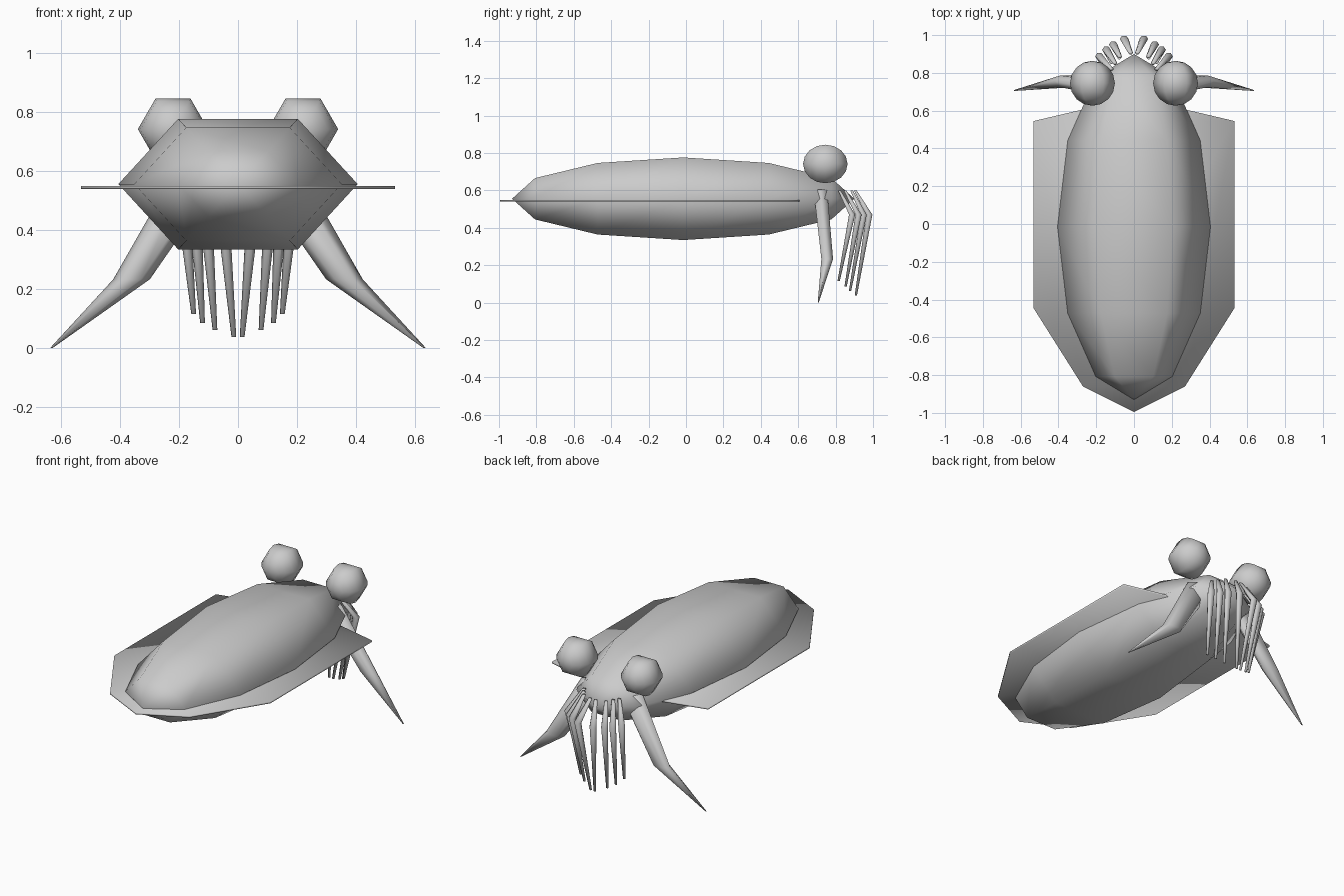
import bpy, bmesh, math
from mathutils import Matrix

if "Cube" in bpy.data.objects:
    bpy.data.objects.remove(bpy.data.objects["Cube"])

grey = bpy.data.materials.new("soft_grey")
grey.diffuse_color = (0.6, 0.6, 0.6, 1)
grey.use_nodes = True
grey.node_tree.nodes["Principled BSDF"].inputs["Base Color"].default_value = grey.diffuse_color


def finish(bm, name):
    bmesh.ops.recalc_face_normals(bm, faces=bm.faces)
    mesh = bpy.data.meshes.new(name)
    bm.to_mesh(mesh)
    bm.free()
    mesh.materials.append(grey)
    for p in mesh.polygons:
        p.use_smooth = True
    obj = bpy.data.objects.new(name, mesh)
    bpy.context.collection.objects.link(obj)
    return obj


def ellipsoid(name, centre, scale, rings):
    """Six-sided sphere, poles along y, corners on the x axis."""
    bm = bmesh.new()
    bmesh.ops.create_uvsphere(bm, u_segments=6, v_segments=rings, radius=1)
    # Turn so that one corner lies exactly on +x
    v = max(bm.verts, key=lambda v: v.co.xy.length)
    turn = -math.atan2(v.co.y, v.co.x)
    m = (Matrix.Translation(centre) @ Matrix.Diagonal((*scale, 1))
         @ Matrix.Rotation(math.pi / 2, 4, 'X') @ Matrix.Rotation(turn, 4, 'Z'))
    bmesh.ops.transform(bm, matrix=m, verts=bm.verts)
    return finish(bm, name)


def limb(name, stations, sides=6):
    """Tapered limb through (centre, x radius, y radius) level rings."""
    bm = bmesh.new()
    rings = []
    for (x, y, z), rx, ry in stations:
        rings.append([bm.verts.new((x + rx * math.cos(a), y + ry * math.sin(a), z))
                      for a in (math.tau * i / sides for i in range(sides))])
    for lo, hi in zip(rings, rings[1:]):
        for i in range(sides):
            j = (i + 1) % sides
            bm.faces.new((lo[i], lo[j], hi[j], hi[i]))
    bm.faces.new(rings[0])
    bm.faces.new(rings[-1])
    return finish(bm, name)


# Mantle
ellipsoid("body", (0, -0.015, 0.555), (0.405, 0.915, 0.255), 6)

# Thin fin skirt around the mantle
half = [(0.532, 0.545), (0.532, -0.445), (0.27, -0.86)]
outline = [(0, 0.67)] + half + [(0, -0.995)] + [(-x, y) for x, y in reversed(half)]
bm = bmesh.new()
base = bm.faces.new([bm.verts.new((x, y, 0.539)) for x, y in outline])
top = bmesh.ops.extrude_face_region(bm, geom=[base])
for v in top["geom"]:
    if isinstance(v, bmesh.types.BMVert):
        v.co.z += 0.01
finish(bm, "fin")

# Short arms: base, knee and tip positions, from the middle outwards
arms = [
    ((0.018, 0.905), (0.052, 0.98), (0.014, 0.908, 0.037)),
    ((0.075, 0.885), (0.110, 0.95), (0.078, 0.877, 0.062)),
    ((0.100, 0.850), (0.146, 0.922), (0.120, 0.853, 0.085)),
    ((0.120, 0.820), (0.183, 0.888), (0.150, 0.816, 0.115)),
]
for s, side in ((-1, "left"), (1, "right")):
    ellipsoid(f"eye_{side}", (s * 0.22, 0.745, 0.741), (0.119, 0.119, 0.119), 8)
    limb(f"long_tentacle_{side}", [
        ((s * 0.125, 0.718, 0.605), 0.085, 0.042),
        ((s * 0.36, 0.755, 0.233), 0.062, 0.036),
        ((s * 0.632, 0.707, 0.0), 0.004, 0.003)])
    for n, (b, k, t) in enumerate(arms, 1):
        limb(f"arm_{side}_{n}", [
            ((s * b[0], b[1], 0.60), 0.012, 0.008),
            ((s * k[0], k[1], 0.47), 0.023, 0.019),
            ((s * t[0], t[1], t[2]), 0.008, 0.007)])
